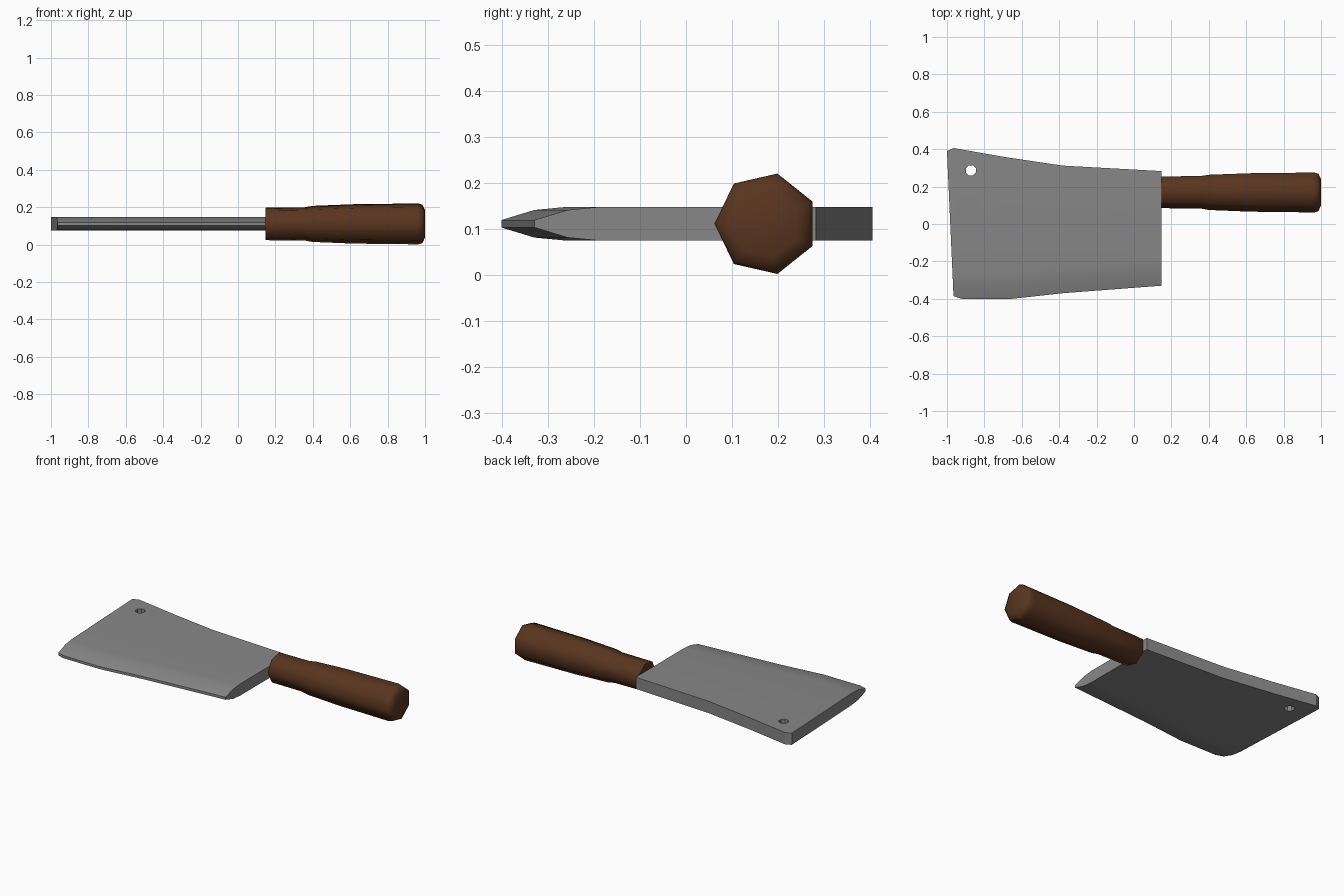
import bpy, bmesh, math

if "Cube" in bpy.data.objects:
    bpy.data.objects.remove(bpy.data.objects["Cube"])

ZC = 0.111  # mid height of blade and handle


def make_object(name, bm, angle, color=None):
    bmesh.ops.recalc_face_normals(bm, faces=bm.faces)
    mesh = bpy.data.meshes.new(name)
    bm.to_mesh(mesh)
    bm.free()
    ob = bpy.data.objects.new(name, mesh)
    bpy.context.collection.objects.link(ob)
    if color:
        mat = bpy.data.materials.new(name + "_material")
        mat.diffuse_color = color
        mat.use_nodes = True
        mat.node_tree.nodes["Principled BSDF"].inputs["Base Color"].default_value = mat.diffuse_color
        mesh.materials.append(mat)
    bpy.ops.object.select_all(action='DESELECT')
    ob.select_set(True)
    bpy.context.view_layer.objects.active = ob
    bpy.ops.object.shade_smooth_by_angle(angle=math.radians(angle))
    return ob


def loft(bm, rings):
    """Bridge closed rings of points and cap both ends."""
    vs = [[bm.verts.new(p) for p in r] for r in rings]
    n = len(vs[0])
    for a, b in zip(vs, vs[1:]):
        for i in range(n):
            j = (i + 1) % n
            bm.faces.new((a[i], a[j], b[j], b[i]))
    bm.faces.new(vs[0])
    bm.faces.new(vs[-1])


# Blade: cross-sections from cutting edge to spine (edge x, edge y, spine x, spine y)
stations = [(-0.965, -0.385, -1.0, 0.39), (-0.92, -0.4, -0.965, 0.406),
            (-0.67, -0.402, -0.69, 0.358), (-0.38, -0.37, -0.38, 0.312),
            (0.146, -0.33, 0.146, 0.283)]
taper = [(0.0, 0.008), (0.072, 0.03), (0.14, 0.0365)]  # offset, half thickness
rings = []
for ex, ey, sx, sy in stations:
    side = []
    for off, h in taper + [(sy - ey, 0.0365)]:
        t = off / (sy - ey)
        side.append((ex + (sx - ex) * t, ey + off, h))
    rings.append([(x, y, ZC + h) for x, y, h in side] +
                 [(x, y, ZC - h) for x, y, h in reversed(side)])
bm = bmesh.new()
loft(bm, rings)
blade = make_object("blade", bm, 30, (0.25, 0.245, 0.245, 1))

# Hanging hole through the blade corner
bpy.ops.mesh.primitive_cylinder_add(vertices=8, radius=0.029, depth=0.4,
                                    location=(-0.872, 0.287, ZC),
                                    rotation=(0, 0, math.pi / 8))
cutter = bpy.context.object
cutter.name = "hole_cutter"
cutter.hide_render = True
mod = blade.modifiers.new("hole", 'BOOLEAN')
mod.operation = 'DIFFERENCE'
mod.solver = 'EXACT'
mod.object = cutter
bpy.context.view_layer.objects.active = blade
bpy.ops.object.modifier_apply(modifier="hole")
bpy.data.objects.remove(cutter)

# Handle: seven-sided turned grip with a collar step and rounded butt
profile = [(0.146, 0.087), (0.15, 0.0895), (0.355, 0.091), (0.40, 0.099),
           (0.62, 0.108), (0.945, 0.112), (0.965, 0.112), (0.986, 0.105),
           (1.0, 0.075)]
bm = bmesh.new()
loft(bm, [[(x, 0.174 + r * math.cos(a), ZC + r * math.sin(a))
           for a in (math.pi + i * math.tau / 7 for i in range(7))]
          for x, r in profile])
make_object("handle", bm, 60, (0.1, 0.036, 0.014, 1))
